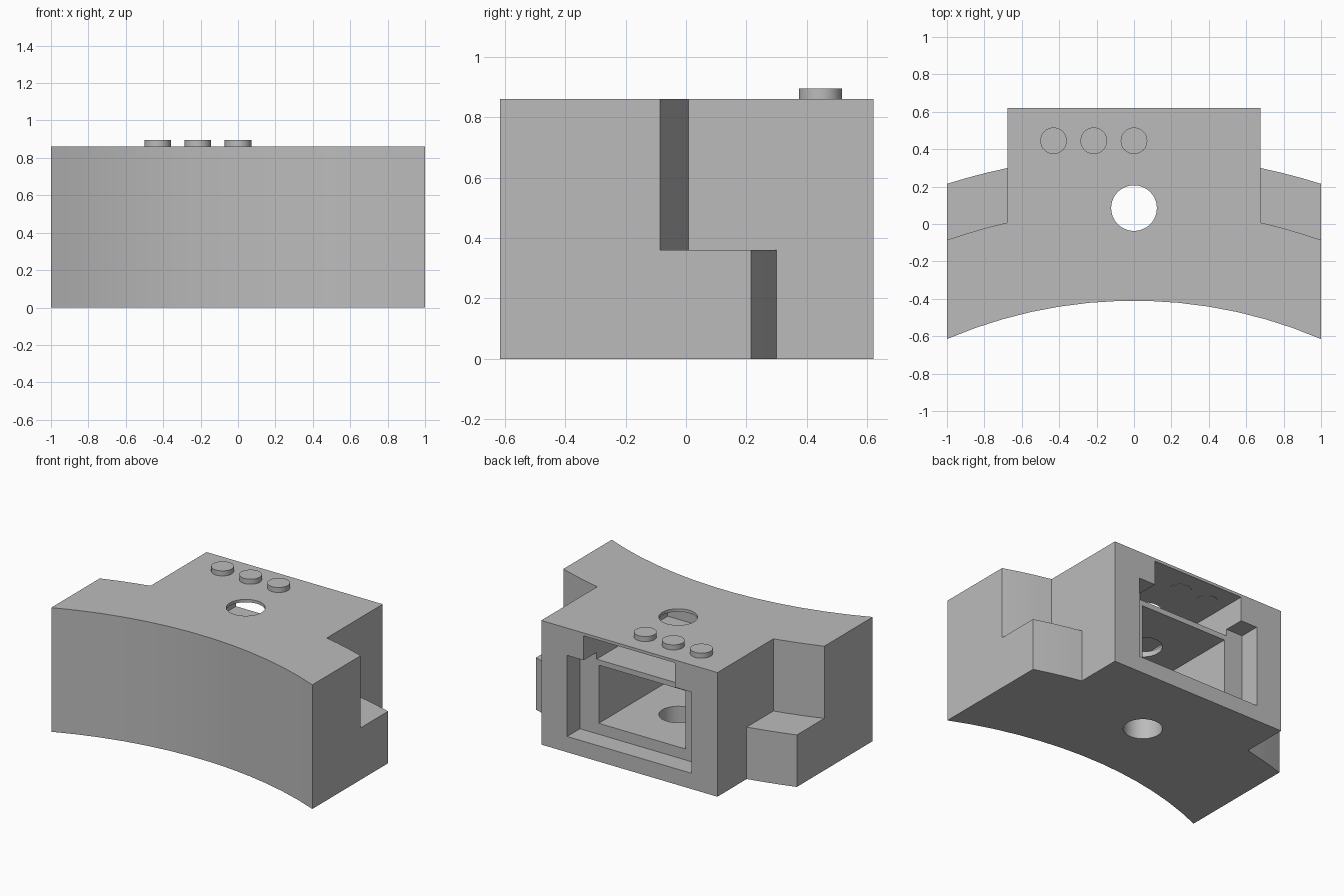
import bpy, bmesh, math

cube = bpy.data.objects.get("Cube")
if cube:
    bpy.data.objects.remove(cube, do_unlink=True)

HALF_W, TOP, STEP = 0.675, 0.86, 0.36      # rear block half width, height, wing step
CENTRE_Y = -2.95                           # shared centre of all the arcs
R_FRONT, R_UPPER, R_LOWER = 2.54, 3.034, 3.319

grey = bpy.data.materials.new("plain grey")
grey.use_nodes = True
colour = (0.5, 0.5, 0.5, 1)
grey.diffuse_color = colour
grey.node_tree.nodes["Principled BSDF"].inputs["Base Color"].default_value = colour


def arc(radius, x0, x1, steps):
    """Points on a circle round the shared centre, from x0 to x1."""
    a0, a1 = math.asin(x0 / radius), math.asin(x1 / radius)
    angles = [a0 + (a1 - a0) * i / steps for i in range(steps + 1)]
    return [(radius * math.sin(a), CENTRE_Y + radius * math.cos(a)) for a in angles]


def prism(name, points, z0, z1):
    """Extrude a plan outline from z0 to z1."""
    bm = bmesh.new()
    face = bm.faces.new([bm.verts.new((x, y, z0)) for x, y in points])
    ext = bmesh.ops.extrude_face_region(bm, geom=[face])
    verts = [g for g in ext["geom"] if isinstance(g, bmesh.types.BMVert)]
    bmesh.ops.translate(bm, verts=verts, vec=(0, 0, z1 - z0))
    bmesh.ops.recalc_face_normals(bm, faces=bm.faces)
    mesh = bpy.data.meshes.new(name)
    bm.to_mesh(mesh)
    bm.free()
    mesh.materials.append(grey)
    obj = bpy.data.objects.new(name, mesh)
    bpy.context.collection.objects.link(obj)
    return obj


def box(name, half_x, y0, y1, z0, z1):
    return prism(name, [(-half_x, y0), (half_x, y0), (half_x, y1), (-half_x, y1)], z0, z1)


def disc(name, x, y, radius, z0, z1, sides=64):
    turn = 2 * math.pi / sides
    points = [(x + radius * math.cos(i * turn), y + radius * math.sin(i * turn))
              for i in range(sides)]
    return prism(name, points, z0, z1)


def cut(target, cutter):
    cutter.hide_render = True
    mod = target.modifiers.new("cut", "BOOLEAN")
    mod.operation, mod.solver, mod.object = "DIFFERENCE", "EXACT", cutter
    bpy.context.view_layer.objects.active = target
    bpy.ops.object.modifier_apply(modifier=mod.name)
    bpy.data.objects.remove(cutter, do_unlink=True)


def smooth(obj, angle):
    bpy.ops.object.select_all(action="DESELECT")
    obj.select_set(True)
    bpy.context.view_layer.objects.active = obj
    bpy.ops.object.shade_smooth_by_angle(angle=math.radians(angle))


# Housing: concave front, curved wings, square block at the back
outline = (arc(R_FRONT, -1, 1, 13)
           + arc(R_LOWER, 1, HALF_W, 3)
           + [(HALF_W, 0.62), (-HALF_W, 0.62)]
           + arc(R_LOWER, -HALF_W, -1, 3))
housing = prism("housing", outline, 0, TOP)

# Upper part of each wing is stepped back
for side in (-1, 1):
    step = arc(R_UPPER, side * HALF_W, side * 1.1, 4)
    step += [(side * 1.1, 0.8), (side * HALF_W, 0.8)]
    cut(housing, prism("wing_step", step, STEP, 1))

# Rear cover recess, upper compartment and lower compartment
cut(housing, box("cover_recess", 0.477, 0.479, 0.7, 0.109, 0.671))
cut(housing, box("upper_compartment", 0.35, -0.3, 0.7, 0.625, 0.84))
cut(housing, box("lower_compartment", 0.333, -0.3, 0.55, 0.185, 0.588))

# Round hole from top to bottom
cut(housing, disc("through_hole", 0, 0.085, 0.122, -0.1, 1))
smooth(housing, 10)

# Row of buttons through the thin top
for number, x in enumerate((-0.43, -0.215, 0), 1):
    smooth(disc(f"button_{number}", x, 0.445, 0.071, 0.838, 0.895), 30)
